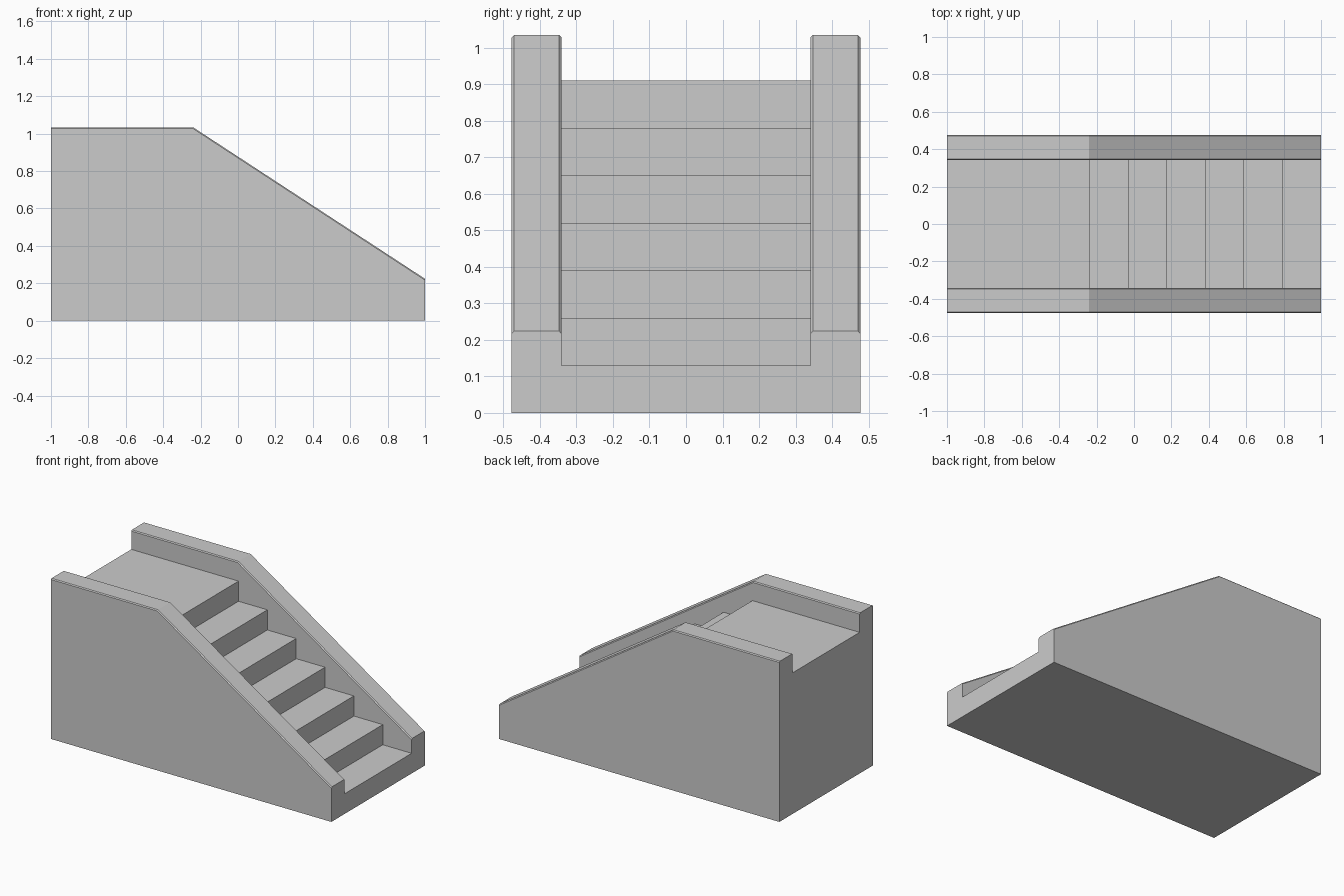
import bpy, bmesh

if "Cube" in bpy.data.objects:
    bpy.data.objects.remove(bpy.data.objects["Cube"])

HALF_W, INNER, CH = 0.477, 0.341, 0.006
RISE, STEPS = 0.13, 6
X_TOP = -0.235
RUN = (1.0 - X_TOP) / STEPS


def loft(name, sections):
    """Solid through matching (y, [(x, z), ...]) sections, capped at both ends."""
    bm = bmesh.new()
    rings = [[bm.verts.new((x, y, z)) for x, z in pts] for y, pts in sections]
    for a, b in zip(rings, rings[1:]):
        for i in range(len(a)):
            j = (i + 1) % len(a)
            bm.faces.new((a[i], a[j], b[j], b[i]))
    bm.faces.new(rings[0])
    bm.faces.new(rings[-1])
    bmesh.ops.recalc_face_normals(bm, faces=bm.faces)
    mesh = bpy.data.meshes.new(name)
    bm.to_mesh(mesh)
    bm.free()
    obj = bpy.data.objects.new(name, mesh)
    bpy.context.collection.objects.link(obj)
    return obj


# Landing and steps
profile = [(-1, 0), (-1, RISE * (STEPS + 1))]
for i in range(STEPS):
    x = X_TOP + i * RUN
    z = RISE * (STEPS + 1 - i)
    profile += [(x, z), (x, z - RISE)]
profile += [(1, RISE), (1, 0)]
stairs = loft("staircase", [(-INNER, profile), (INNER, profile)])


# Side walls with chamfered top edges
def wall_profile(drop):
    return [(-1, 0), (-1, 1.034 - drop), (-0.24 - drop * 0.3, 1.034 - drop),
            (1, 0.224 - drop * 1.2), (1, 0)]


full, low = wall_profile(0), wall_profile(CH)
walls = []
for side, label in ((-1, "front"), (1, "back")):
    walls.append(loft(label + "_side_wall", [
        (side * INNER, low), (side * (INNER + CH), full),
        (side * (HALF_W - CH), full), (side * HALF_W, low)]))

# Merge the walls and steps into one solid
for wall in walls:
    mod = stairs.modifiers.new("merge_wall", 'BOOLEAN')
    mod.operation = 'UNION'
    mod.solver = 'EXACT'
    mod.object = wall
bpy.context.view_layer.objects.active = stairs
stairs.select_set(True)
for mod in list(stairs.modifiers):
    bpy.ops.object.modifier_apply(modifier=mod.name)
for wall in walls:
    bpy.data.objects.remove(wall, do_unlink=True)
